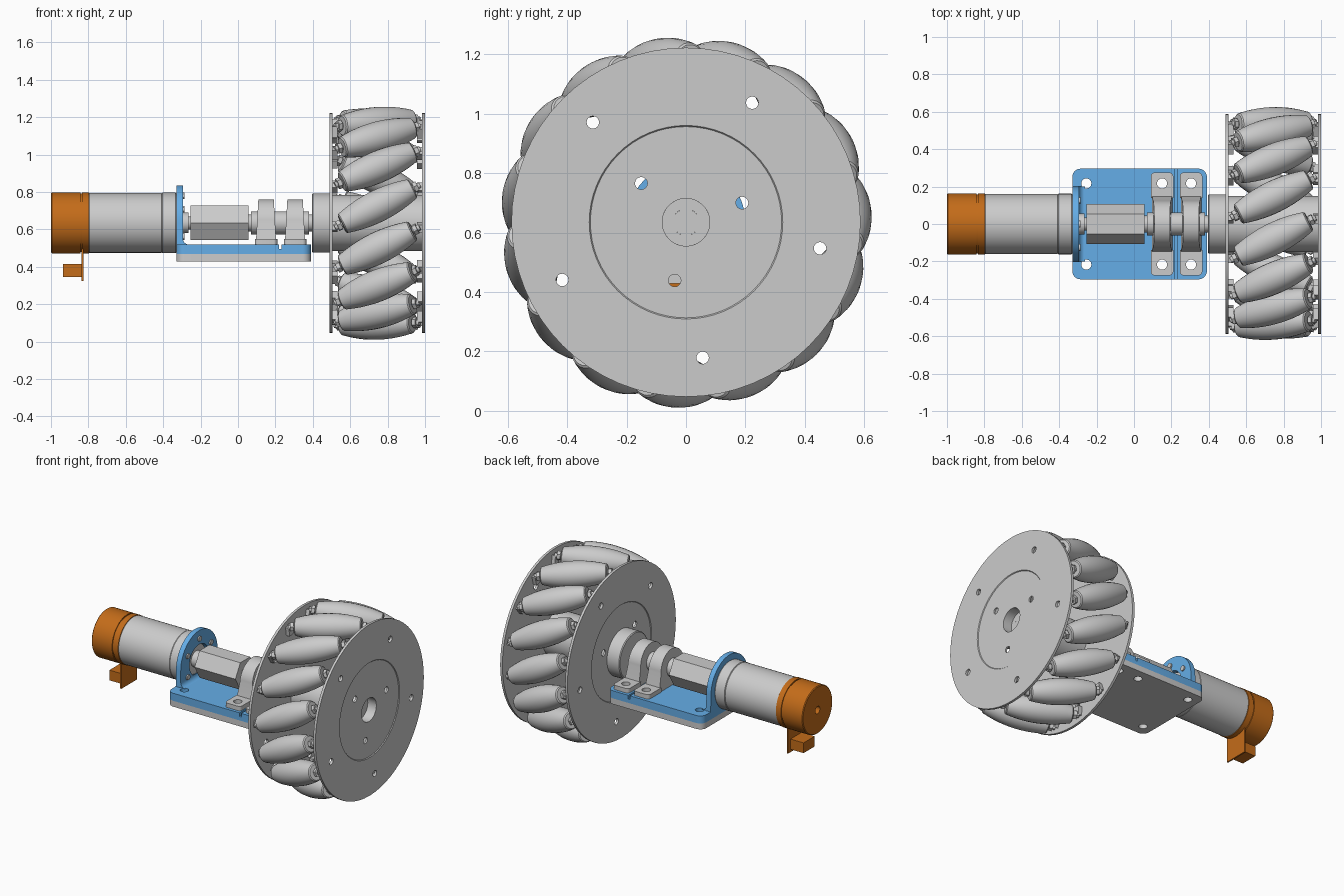
import bpy, bmesh
from math import sin, cos, pi, radians, sqrt
from mathutils import Matrix, Vector

if "Cube" in bpy.data.objects:
    bpy.data.objects.remove(bpy.data.objects["Cube"])

AX = 0.635   # height of the drive axis


def material(name, color):
    m = bpy.data.materials.new(name)
    m.diffuse_color = (*color, 1)
    m.use_nodes = True
    m.node_tree.nodes["Principled BSDF"].inputs["Base Color"].default_value = m.diffuse_color
    return m


BLUE = material("blue", (0.13, 0.42, 0.8))
ORANGE = material("orange", (0.55, 0.15, 0.01))


def finish(name, bm, mat=None, M=None):
    bmesh.ops.remove_doubles(bm, verts=bm.verts, dist=1e-5)
    bmesh.ops.recalc_face_normals(bm, faces=bm.faces)
    me = bpy.data.meshes.new(name)
    bm.to_mesh(me)
    bm.free()
    ob = bpy.data.objects.new(name, me)
    bpy.context.collection.objects.link(ob)
    if M:
        me.transform(M)
    if mat:
        me.materials.append(mat)
    return ob


def lathe(name, profile, seg=48, mat=None, M=None, closed=False):
    """Spin (x, radius) points around the x axis; the drive axis by default."""
    bm = bmesh.new()
    rings = [[bm.verts.new((x, r * cos(2 * pi * i / seg), r * sin(2 * pi * i / seg)))
              for i in range(seg)] for x, r in profile]
    pairs = list(zip(rings, rings[1:]))
    if closed:
        pairs.append((rings[-1], rings[0]))
    else:
        bm.faces.new(rings[0])
        bm.faces.new(rings[-1])
    for a, b in pairs:
        for i in range(seg):
            j = (i + 1) % seg
            bm.faces.new((a[i], a[j], b[j], b[i]))
    return finish(name, bm, mat, M or Matrix.Translation((0, 0, AX)))


def prism(name, pts, axis, lo, hi, mat=None):
    """Extrude a 2D outline along x (outline in y,z) , y (x,z) or z (x,y)."""
    place = {'x': lambda p, h: (h, p[0], p[1]), 'y': lambda p, h: (p[0], h, p[1]),
             'z': lambda p, h: (p[0], p[1], h)}[axis]
    bm = bmesh.new()
    a = [bm.verts.new(place(p, lo)) for p in pts]
    b = [bm.verts.new(place(p, hi)) for p in pts]
    bm.faces.new(a)
    bm.faces.new(b)
    for i in range(len(pts)):
        j = (i + 1) % len(pts)
        bm.faces.new((a[i], a[j], b[j], b[i]))
    return finish(name, bm, mat)


def box(name, x0, x1, y0, y1, z0, z1, mat=None):
    return prism(name, [(x0, y0), (x1, y0), (x1, y1), (x0, y1)], 'z', z0, z1, mat)


def arc(cx, cy, r, a0, a1, n):
    return [(cx + r * cos(radians(a0 + (a1 - a0) * i / n)),
             cy + r * sin(radians(a0 + (a1 - a0) * i / n))) for i in range(n + 1)]


def cut(ob, cutters):
    for c in cutters:
        c.hide_render = True
        m = ob.modifiers.new("cut", 'BOOLEAN')
        m.operation, m.object = 'DIFFERENCE', c
        bpy.context.view_layer.objects.active = ob
        bpy.ops.object.modifier_apply(modifier=m.name)


def drop(obs):
    for o in obs:
        bpy.data.objects.remove(o)


# Wheel side plates: recessed centre disc, bolt holes
holes = []
for r, start, n in ((0.2, 19, 3), (0.46, 61, 5)):
    for k in range(n):
        a = radians(start + 360 / n * k)
        holes.append(lathe("hole_cutter", [(0.4, 0.021), (1.1, 0.021)], 16,
                           M=Matrix.Translation((0, r * cos(a), AX + r * sin(a)))))
for name, face, inner in (("outer_wheel_plate", 1.0, 0.983), ("inner_wheel_plate", 0.489, 0.506)):
    s = 1 if face > inner else -1
    plate = lathe(name, [(face, 0.588), (face, 0.326), (face - s * 0.005, 0.322),
                         (face - s * 0.005, 0.08), (inner, 0.08), (inner, 0.588)], 64, closed=True)
    cut(plate, holes)
drop(holes)

# Hub between the plates and its flange towards the bearings
lathe("wheel_hub", [(0.503, 0.045), (0.503, 0.15), (0.986, 0.15), (0.986, 0.08),
                    (0.93, 0.08), (0.93, 0.045)], 40, closed=True)
lathe("hub_flange", [(0.395, 0), (0.395, 0.152), (0.4, 0.158), (0.49, 0.158), (0.49, 0)], 48)

# Fifteen barrel rollers with axles, nuts and tabs
TILT, RC, HALF, XC = radians(27), 0.54, 0.212, 0.745
barrel = [(-HALF, 0.03), (-HALF, 0.05)]
for i in range(11):
    u = -1 + 0.2 * i
    barrel.append((u * (HALF - 0.006), 0.086 - 0.029 * u * u))
barrel += [(HALF, 0.05), (HALF, 0.03)]
for k in range(15):
    th = radians(98.5 + 24 * k)
    er = Vector((0, cos(th), sin(th)))
    t = Vector((0, -sin(th), cos(th)))
    ax = Vector((cos(TILT), 0, 0)) - t * sin(TILT)
    M = Matrix((ax, er, ax.cross(er))).transposed().to_4x4()
    M.translation = Vector((XC, 0, AX)) + er * RC
    lathe(f"roller_{k + 1}", barrel, 24, M=M)
    lathe(f"roller_axle_{k + 1}", [(-0.255, 0.017), (0.255, 0.017)], 12, M=M)
    for s in (-1, 1):
        lathe(f"axle_nut_{k + 1}", [(s * 0.218, 0.03), (s * 0.24, 0.03)], 6, M=M)
        # Mounting tab from the plate to the axle end
        p = M.translation + ax * s * 0.235
        bm = bmesh.new()
        bmesh.ops.create_cube(bm, size=1)
        T = Matrix((Vector((1, 0, 0)), er, t)).transposed().to_4x4()
        T.translation = (XC + s * 0.228, p.y - er.y * 0.03, p.z - er.z * 0.03)
        finish(f"axle_tab_{k + 1}", bm, None, T @ Matrix.Diagonal((0.03, 0.06, 0.045, 1)))

# Motor, gearbox and rear cap
lathe("motor_body", [(-0.8, 0.156), (-0.795, 0.16), (-0.41, 0.16), (-0.405, 0.156)])
lathe("gearbox", [(-0.408, 0.157), (-0.404, 0.162), (-0.335, 0.162), (-0.33, 0.158)])
lathe("motor_shaft_boss", [(-0.335, 0.055), (-0.265, 0.055), (-0.265, 0.035), (-0.2, 0.035)], 32)
lathe("encoder_cap", [(-1.0, 0.025), (-1.0, 0.158), (-0.995, 0.163), (-0.843, 0.163),
                      (-0.843, 0.157), (-0.835, 0.157), (-0.835, 0.163), (-0.797, 0.163),
                      (-0.797, 0.1), (-0.97, 0.025)], 48, ORANGE, closed=True)
box("connector_board", -0.836, -0.826, -0.085, 0.085, 0.325, 0.52, ORANGE)
box("connector_socket", -0.935, -0.834, -0.06, 0.06, 0.345, 0.415, ORANGE)

# Base plates with rounded corners and through holes
X0, X1, Y, R = -0.33, 0.39, 0.296, 0.045
outline = (arc(X1 - R, Y - R, R, 0, 90, 6) + arc(X0 + R, Y - R, R, 90, 180, 6)
           + arc(X0 + R, -Y + R, R, 180, 270, 6) + arc(X1 - R, -Y + R, R, 270, 360, 6))
blue_base = prism("bracket_base", outline, 'z', 0.468, 0.52, BLUE)
grey_base = prism("mounting_plate", outline, 'z', 0.428, 0.468)
bolts = [prism("bolt_cutter", arc(x, y, 0.027, 0, 345, 23), 'z', 0.35, 0.7)
         for x in (-0.255, 0.15, 0.305) for y in (-0.217, 0.217)]
groove = box("groove_cutter", 0.218, 0.232, -0.4, 0.4, 0.495, 0.6)
cut(blue_base, bolts + [groove])
cut(grey_base, bolts)

# Upright motor mount with arched top, shaft opening and corner fillet
mount = prism("motor_mount", [(-0.205, 0.5)] + [(0.205, 0.5)] + arc(0, AX, 0.2, 0, 180, 28),
              'x', -0.33, -0.295, BLUE)
opening = lathe("opening_cutter", [(-0.4, 0.105), (-0.2, 0.105)], 40)
cut(mount, [opening])
lathe("gearbox_face", [(-0.34, 0.11), (-0.318, 0.1)], 40)
fillet = [(-0.3, 0.515)] + arc(-0.262, 0.552, 0.033, 270, 180, 6) + [(-0.3, 0.552)]
prism("mount_fillet", fillet, 'y', -0.2, 0.2, BLUE)
for k in range(6):
    a = radians(30 + 60 * k)
    lathe(f"mount_screw_{k + 1}", [(-0.3, 0.018), (-0.286, 0.018)], 12,
          M=Matrix.Translation((0, 0.145 * cos(a), AX + 0.145 * sin(a))))

# Hexagonal coupler and drive shaft
lathe("shaft_coupler", [(-0.255, 0.04), (-0.255, 0.107), (0.055, 0.107), (0.055, 0.04)], 6)
lathe("drive_shaft", [(0.0, 0.045), (0.93, 0.045)], 32)

# Two pillow-block bearings, narrowing towards the top, with collars
for n, x in ((1, 0.15), (2, 0.305)):
    body = prism(f"bearing_block_{n}", [(-0.15, 0.52), (0.15, 0.52), (0.145, 0.56)]
                 + arc(0, AX, 0.125, 0, 180, 24) + [(-0.145, 0.56)], 'x', x - 0.055, x + 0.055)
    for v in body.data.vertices:
        v.co.x = x + (v.co.x - x) * (1 - 0.25 * (v.co.z - 0.52) / 0.24)
    for s in (-1, 1):
        f = arc(x + 0.04, 0.255, 0.02, 0, 90, 4) + arc(x - 0.04, 0.255, 0.02, 90, 180, 4)
        f = [(px, s * py) for px, py in f + [(x - 0.06, 0.14), (x + 0.06, 0.14)]]
        foot = prism(f"bearing_foot_{n}", f, 'z', 0.52, 0.55)
        cut(foot, bolts)
    lathe(f"bearing_collar_{n}", [(x - 0.08, 0.062), (x + 0.075, 0.062)], 32)
drop(bolts + [groove, opening])

# Smooth shading with sharp edges kept
bpy.ops.object.select_all(action='SELECT')
bpy.context.view_layer.objects.active = mount
bpy.ops.object.shade_smooth_by_angle(angle=radians(30))
